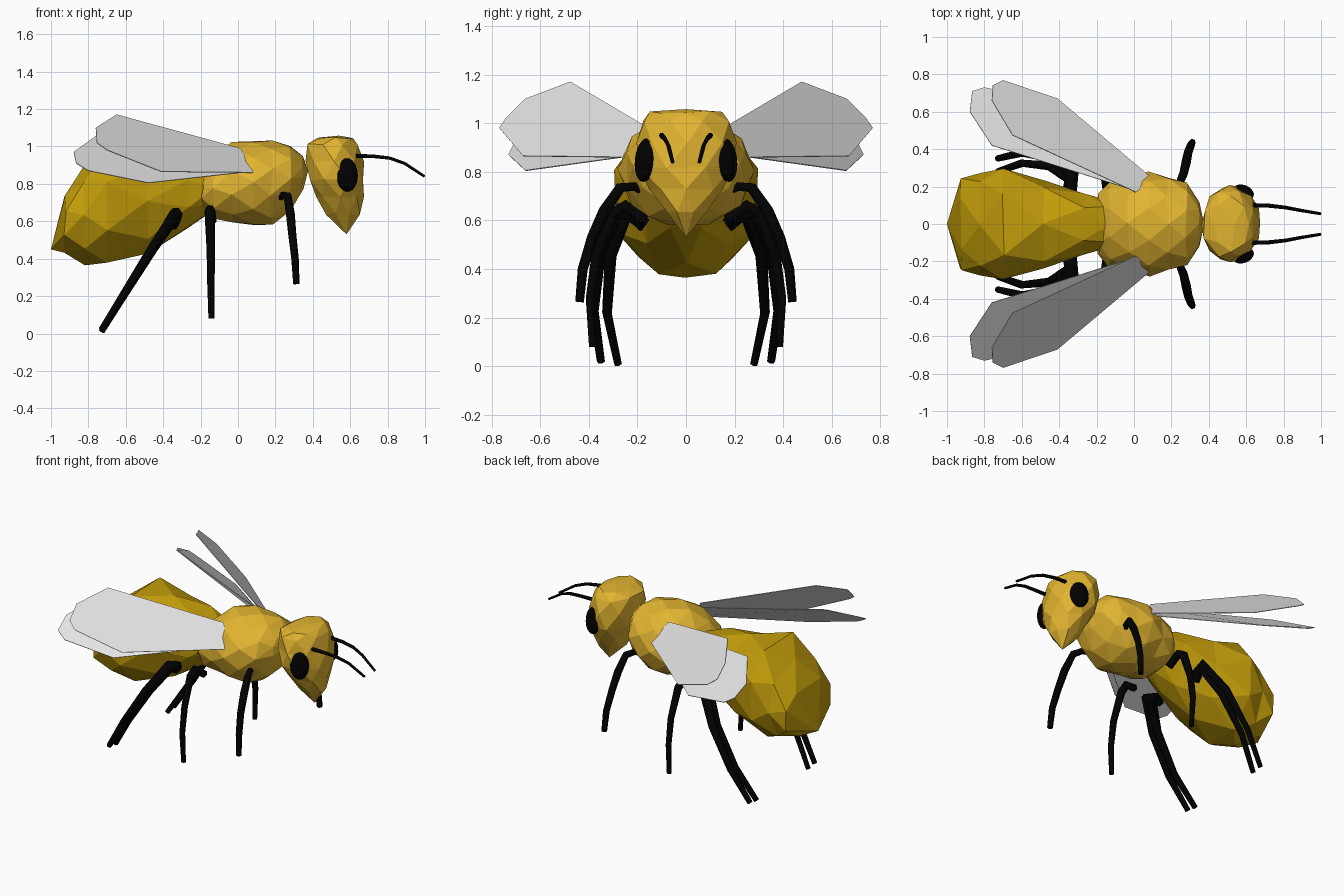
import bpy, bmesh, math, random
from mathutils import Vector

if "Cube" in bpy.data.objects:
    bpy.data.objects.remove(bpy.data.objects["Cube"])

random.seed(4)


def material(name, rgb):
    m = bpy.data.materials.new(name)
    m.diffuse_color = (*rgb, 1)
    m.use_nodes = True
    m.node_tree.nodes["Principled BSDF"].inputs["Base Color"].default_value = m.diffuse_color
    return m


GOLD = material("light_gold", (0.76, 0.46, 0.03))
DARK_GOLD = material("dark_gold", (0.55, 0.34, 0.003))
BLACK = material("black", (0.0004, 0.0004, 0.0004))
WING = material("wing_grey", (0.77, 0.77, 0.77))


def finish(bm, name, mat):
    bmesh.ops.recalc_face_normals(bm, faces=bm.faces)
    me = bpy.data.meshes.new(name)
    bm.to_mesh(me)
    bm.free()
    me.materials.append(mat)
    ob = bpy.data.objects.new(name, me)
    bpy.context.collection.objects.link(ob)
    return ob


def faceted_body(name, mat, axis, sections, start, end, n=8, jitter=0.006, flat_top=0.0):
    """Staggered rings joined by triangles; section = (position, low, high, half width)."""
    bm = bmesh.new()
    rings = []
    for i, (t, lo, hi, w) in enumerate(sections):
        off = 0.5 * (i % 2)
        grow = 1.04 if i % 2 else 1.0
        ring = []
        for k in range(n):
            a = 2 * math.pi * (k + off) / n
            c = (lo + hi) / 2 + (hi - lo) / 2 * grow * math.cos(a)
            y = w * grow * math.sin(a) * (1 + flat_top * max(math.cos(a), 0) ** 3)
            p = Vector((t, y, c)) if axis == 'x' else Vector((c, y, t))
            p += Vector([random.uniform(-jitter, jitter) for _ in range(3)])
            ring.append(bm.verts.new(p))
        rings.append(ring)
    for i in range(len(rings) - 1):
        a, b = rings[i], rings[i + 1]
        for k in range(n):
            j = (k + 1) % n
            if i % 2 == 0:
                bm.faces.new((a[k], a[j], b[k]))
                bm.faces.new((b[k], a[j], b[j]))
            else:
                bm.faces.new((a[k], b[k], b[j]))
                bm.faces.new((a[k], b[j], a[j]))
    for ring, tip in ((rings[0], start), (rings[-1], end)):
        v = bm.verts.new(tip)
        for k in range(n):
            bm.faces.new((ring[k], ring[(k + 1) % n], v))
    return finish(bm, name, mat)


def tube(name, points, radii, side):
    """Tapered black limb along a path."""
    cu = bpy.data.curves.new(name, 'CURVE')
    cu.dimensions = '3D'
    cu.bevel_depth = 1.0
    cu.bevel_resolution = 1
    cu.use_fill_caps = True
    sp = cu.splines.new('POLY')
    sp.points.add(len(points) - 1)
    for p, (x, y, z), r in zip(sp.points, points, radii):
        p.co = (x, side * y, z, 1)
        p.radius = r
    cu.materials.append(BLACK)
    ob = bpy.data.objects.new(name, cu)
    bpy.context.collection.objects.link(ob)
    bpy.ops.object.select_all(action='DESELECT')
    ob.select_set(True)
    bpy.context.view_layer.objects.active = ob
    bpy.ops.object.convert(target='MESH')


def wing(name, outline, side, thick=0.004):
    """Thin plate from an outline."""
    pts = [Vector((x, side * y, z)) for x, y, z in outline]
    nrm = (pts[2] - pts[0]).cross(pts[4] - pts[0]).normalized() * thick / 2
    bm = bmesh.new()
    a = [bm.verts.new(p + nrm) for p in pts]
    b = [bm.verts.new(p - nrm) for p in pts]
    bm.faces.new(a)
    bm.faces.new(b[::-1])
    for k in range(len(pts)):
        j = (k + 1) % len(pts)
        bm.faces.new((a[k], b[k], b[j], a[j]))
    return finish(bm, name, WING)


# Body: abdomen, thorax and head
faceted_body("abdomen", DARK_GOLD, 'x', [
    (-0.13, 0.66, 0.90, 0.12), (-0.27, 0.56, 0.94, 0.165), (-0.48, 0.43, 0.98, 0.235),
    (-0.70, 0.365, 1.00, 0.295), (-0.82, 0.37, 0.89, 0.275),
    (-0.925, 0.43, 0.745, 0.25)], (-0.08, 0, 0.76), (-1.0, 0, 0.45), flat_top=0.5)
faceted_body("thorax", GOLD, 'x', [
    (-0.19, 0.66, 0.86, 0.17), (-0.13, 0.61, 0.94, 0.225), (-0.03, 0.59, 1.02, 0.25),
    (0.08, 0.58, 1.03, 0.27), (0.18, 0.58, 1.03, 0.26), (0.28, 0.66, 1.00, 0.21),
    (0.345, 0.77, 0.95, 0.12)], (-0.2, 0, 0.76), (0.375, 0, 0.87), n=10)
faceted_body("head", GOLD, 'z', [
    (1.045, 0.42, 0.62, 0.145), (1.01, 0.37, 0.64, 0.18), (0.92, 0.36, 0.67, 0.207),
    (0.82, 0.38, 0.67, 0.20), (0.73, 0.42, 0.67, 0.155), (0.64, 0.47, 0.65, 0.085)],
    (0.54, 0, 1.058), (0.58, 0, 0.53), jitter=0.005)

# Limb paths on the positive y side, mirrored below
REAR_RADII = [0.034, 0.036, 0.026, 0.021, 0.017]
LEGS = {
    "front_leg": ([(0.21, 0.17, 0.72), (0.24, 0.21, 0.74), (0.265, 0.27, 0.735),
                   (0.28, 0.335, 0.64), (0.29, 0.385, 0.53), (0.305, 0.425, 0.40),
                   (0.312, 0.438, 0.265)],
                  [0.018, 0.02, 0.023, 0.025, 0.023, 0.021, 0.018]),
    "middle_leg": ([(-0.14, 0.17, 0.60), (-0.15, 0.25, 0.66), (-0.15, 0.30, 0.63),
                    (-0.145, 0.37, 0.45), (-0.145, 0.395, 0.28), (-0.142, 0.385, 0.08)],
                   [0.026, 0.028, 0.028, 0.023, 0.02, 0.016]),
    "rear_leg": ([(-0.34, 0.17, 0.60), (-0.33, 0.27, 0.64), (-0.45, 0.355, 0.47),
                  (-0.60, 0.38, 0.23), (-0.73, 0.35, 0.02)], REAR_RADII),
    "inner_rear_leg": ([(-0.35, 0.17, 0.58), (-0.34, 0.24, 0.63), (-0.45, 0.31, 0.46),
                        (-0.60, 0.325, 0.22), (-0.73, 0.28, 0.01)], REAR_RADII),
    "antenna": ([(0.62, 0.10, 0.95), (0.72, 0.098, 0.948), (0.81, 0.088, 0.938),
                 (0.89, 0.073, 0.91), (0.997, 0.055, 0.84)],
                [0.012, 0.011, 0.010, 0.009, 0.008]),
}
UPPER_WING = [(0.01, 0.17, 0.99), (-0.65, 0.475, 1.17), (-0.76, 0.66, 1.10),
              (-0.755, 0.74, 1.02), (-0.70, 0.768, 0.98), (-0.41, 0.67, 0.865),
              (0.09, 0.25, 0.86), (0.09, 0.23, 0.88)]
LOWER_WING = [(0.0, 0.18, 0.96), (-0.76, 0.42, 1.055), (-0.878, 0.60, 0.97),
              (-0.865, 0.71, 0.91), (-0.80, 0.73, 0.87), (-0.48, 0.66, 0.805),
              (0.06, 0.23, 0.865)]

for side, tag in ((1, "left"), (-1, "right")):
    for name, (path, radii) in LEGS.items():
        tube(f"{name}_{tag}", path, radii, side)
    wing(f"upper_wing_{tag}", UPPER_WING, side)
    wing(f"lower_wing_{tag}", LOWER_WING, side)
    # Eye: smooth flattened ellipsoid
    bpy.ops.mesh.primitive_uv_sphere_add(segments=20, ring_count=12, radius=1,
                                         location=(0.583, 0.168 * side, 0.848))
    eye = bpy.context.object
    eye.name = f"eye_{tag}"
    eye.scale = (0.06, 0.04, 0.09)
    eye.rotation_euler = (math.radians(6) * side, 0, -math.radians(20) * side)
    eye.data.materials.append(BLACK)
    bpy.ops.object.shade_smooth()
